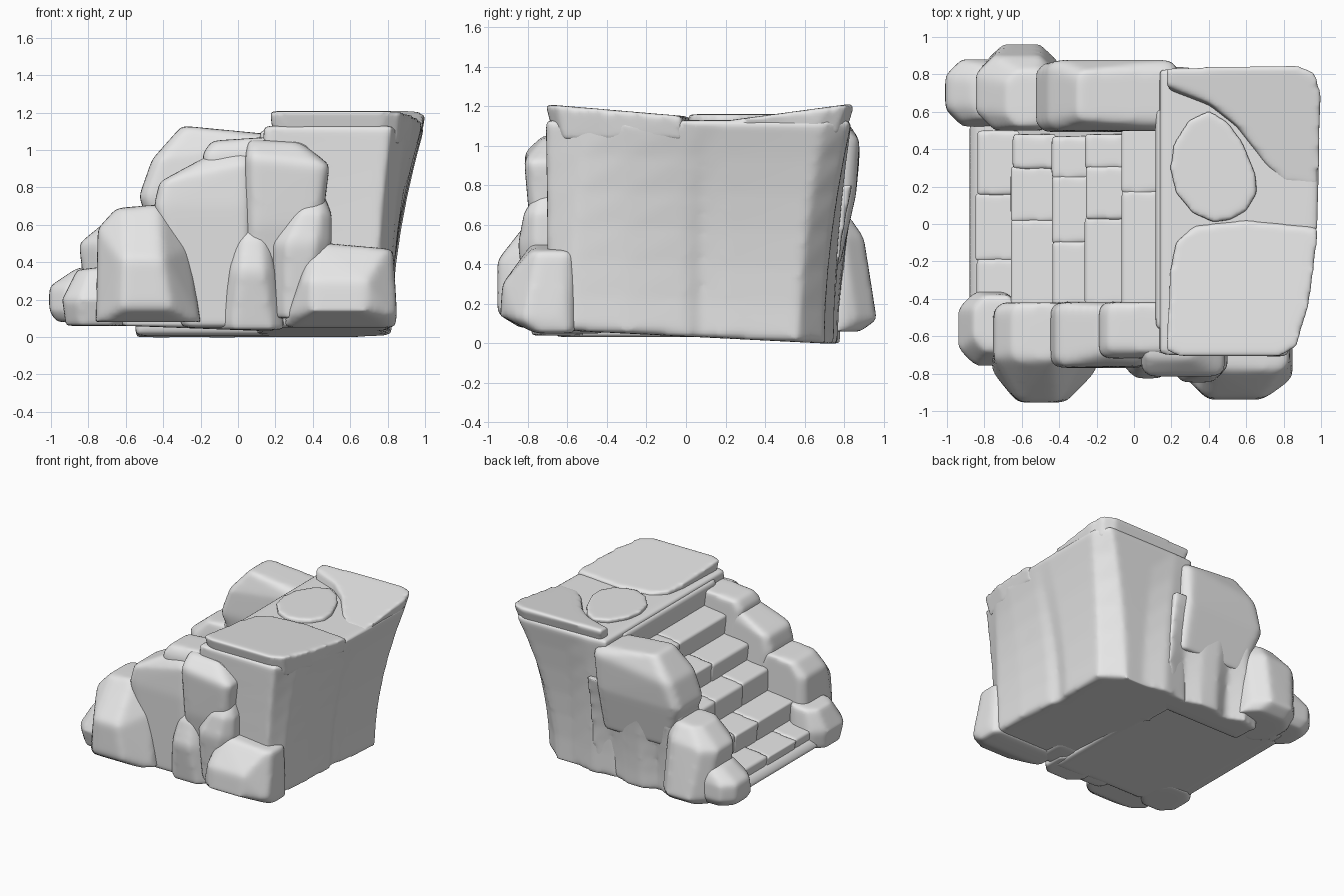
import bpy, bmesh, random
from mathutils import Vector

random.seed(4)
scene = bpy.context.scene
if "Cube" in bpy.data.objects:
    bpy.data.objects.remove(bpy.data.objects["Cube"])

stone = bpy.data.materials.new("grey stone")
stone.use_nodes = True
GREY = (0.8, 0.8, 0.8, 1)
stone.diffuse_color = GREY
stone.node_tree.nodes["Principled BSDF"].inputs["Base Color"].default_value = GREY


def finish(name, bm, voxel, soften):
    """Turn a rough block into a softly worn stone."""
    bmesh.ops.recalc_face_normals(bm, faces=bm.faces)
    mesh = bpy.data.meshes.new(name)
    bm.to_mesh(mesh)
    bm.free()
    mesh.materials.append(stone)
    obj = bpy.data.objects.new(name, mesh)
    scene.collection.objects.link(obj)
    remesh = obj.modifiers.new("Remesh", 'REMESH')
    remesh.mode = 'VOXEL'
    remesh.voxel_size = voxel
    remesh.use_smooth_shade = True
    smooth = obj.modifiers.new("Soften", 'SMOOTH')
    smooth.factor = 0.5
    smooth.iterations = soften


def rock(name, rings, cut=0.25, voxel=0.02, soften=12):
    """Hull of stacked rings: (z left, z right, x0, x1, y0, y1), corners cut."""
    bm = bmesh.new()
    for zl, zr, x0, x1, y0, y1 in rings:
        c = cut * min(x1 - x0, y1 - y0)
        for x, sx in ((x0, 1), (x1, -1)):
            for y, sy in ((y0, 1), (y1, -1)):
                for px, py in ((x + sx * c, y), (x, y + sy * c)):
                    z = zl + (zr - zl) * (px - x0) / (x1 - x0)
                    bm.verts.new((px, py, z))
    bmesh.ops.convex_hull(bm, input=bm.verts)
    loose = [v for v in bm.verts if not v.link_faces]
    bmesh.ops.delete(bm, geom=loose, context='VERTS')
    finish(name, bm, voxel, soften)


def loft(name, loops, voxel=0.02, soften=6):
    """Closed skin through loops of equal point count."""
    bm = bmesh.new()
    rows = [[bm.verts.new(p) for p in loop] for loop in loops]
    n = len(rows[0])
    for a, b in zip(rows, rows[1:]):
        for i in range(n):
            j = (i + 1) % n
            bm.faces.new((a[i], a[j], b[j], b[i]))
    bm.faces.new(rows[0][::-1])
    bm.faces.new(rows[-1])
    finish(name, bm, voxel, soften)


def flared_wall(name, foot, crown, height, soften):
    """Wall that sweeps outward from a rippled foot to a plain crown."""
    loops = []
    for k in range(7):
        t = k / 6
        loops.append([])
        for a, b in zip(foot, crown):
            low = .035 - .05 * a[1]
            x, y = Vector(a).lerp(Vector(b), t ** 1.8)
            loops[-1].append((x, y, low + (height - low) * t))
    loft(name, loops, soften=soften)


# Tall platform block and the lower wall behind the stairs
flared_wall("platform_body",
            [(.1, -.68), (.74, -.7), (.81, -.58), (.82, -.3), (.81, 0), (.78, .08), (.81, .2),
             (.82, .57), (.66, .7), (.5, .7), (.32, .75), (.1, .72)],
            [(.14, -.7), (.82, -.71), (.9, -.5), (.95, -.3), (.985, 0), (.99, .08), (.995, .2),
             (1, .7), (.92, .84), (.5, .84), (.3, .84), (.14, .83)], 1.13, 8)
flared_wall("back_wall",
            [(-.55, .5), (.3, .5), (.3, .75), (.14, .71), (0, .76), (-.14, .77), (-.26, .72),
             (-.4, .78), (-.55, .74)],
            [(-.48, .54), (.3, .54), (.3, .84), (.14, .84), (0, .85), (-.14, .86), (-.26, .86),
             (-.4, .86), (-.48, .82)], .8, 8)


def slab(name, outline, top, bottom):
    """Slab flush with the walls, its top height following a rule."""
    centre = Vector((.55, .05))
    sunk = [centre.lerp(Vector(p), .94) for p in outline]
    loft(name, [[(x, y, bottom) for x, y in sunk],
                [(x, y, top(x, y)) for x, y in outline]], voxel=.015, soften=9)


# Raised capping slabs and round paving stone
slab("front_capstone", [(.17, -.68), (.24, -.71), (.78, -.71), (.87, -.66), (.94, -.42), (.99, -.02),
                        (.6, .02), (.32, -.01), (.22, -.1), (.19, -.25)],
     lambda x, y: 1.15 - .085 * y, 1.03)
slab("back_capstone", [(.99, .2), (1.005, .7), (.97, .81), (.88, .855), (.17, .84), (.17, .74),
                       (.4, .65), (.55, .53), (.7, .33), (.8, .22)],
     lambda x, y: 1.1 + .135 * y, 1.06)
slab("round_paver", [(.42, .01), (.51, .02), (.6, .07), (.66, .17), (.65, .27), (.58, .44),
                     (.5, .55), (.4, .61), (.29, .56), (.21, .43), (.19, .3), (.22, .17), (.31, .06)],
     lambda x, y: 1.16, 1.05)

# Sloped core under the stairs
ramp = [(-.87, .07), (.2, .03), (.2, .98), (-.75, .12)]
loft("stair_core", [[(x, y, z) for x, z in ramp] for y in (-.66, .68)])

# Worn stair stones, split across each tread
EDGES = (-.84, -.65, -.45, -.26, -.06, .12, .26)
SPLITS = ((-.44, -.19, .16, .49), (-.44, .02, .3, .47), (-.43, -.1, .25, .46),
          (-.43, .03, .3, .47), (-.44, .17, .53), (-.55, .6))
for i, cuts in enumerate(SPLITS):
    x0, x1 = EDGES[i], EDGES[i + 1] + .06
    top = .25 + .178 * i
    low = max(.07, top - .3)
    for j, (y0, y1) in enumerate(zip(cuts, cuts[1:])):
        d = random.uniform(-.015, .015)
        rock(f"stair_{i + 1}_stone_{j + 1}",
             [(low, low, x0 + .02, x1, y0 - .01, y1 + .01),
              (top + d - .03, top + d, x0 + d, x1, y0 - .01, y1 + .01)],
             cut=.03, voxel=.016, soften=7)

# Low lip at the stair foot
rock("stair_lip", [(.07, .07, -.89, -.7, -.5, .6), (.13, .2, -.86, -.7, -.48, .56)], cut=.05)

# Front flank boulders
rock("front_end_rock", [(.06, .06, -.92, -.6, -.72, -.38), (.2, .2, -.94, -.6, -.76, -.36),
                        (.36, .39, -.86, -.6, -.68, -.38)])
rock("front_large_boulder", [(.08, .08, -.76, -.2, -.84, -.42), (.15, .15, -.66, -.32, -.955, -.5),
                             (.42, .42, -.64, -.38, -.955, -.5), (.58, .48, -.75, -.26, -.76, -.42),
                             (.69, .71, -.65, -.4, -.73, -.42)], cut=.12)
rock("front_middle_boulder", [(.05, .05, -.3, .07, -.74, -.4), (.7, .7, -.45, .08, -.77, -.42),
                              (.83, .94, -.42, .08, -.76, -.42), (.96, 1, -.18, .06, -.7, -.43)], cut=.1)
rock("front_upper_boulder", [(.05, .05, -.1, .3, -.66, -.4), (.66, .66, -.17, .35, -.71, -.42),
                             (.98, 1.02, -.19, .4, -.72, -.42), (1.05, 1.08, -.14, .32, -.68, -.42)], cut=.1)
rock("front_jutting_boulder", [(.05, .05, .02, .36, -.68, -.4), (.6, .6, .05, .45, -.79, -.42),
                               (.97, .92, .04, .49, -.82, -.42), (1.06, 1.04, .05, .34, -.72, -.43)], cut=.1)
rock("front_small_column", [(.04, .04, -.1, .25, -.78, -.5), (.35, .35, -.05, .2, -.83, -.5),
                            (.52, .52, -.02, .18, -.78, -.5), (.62, .62, .04, .14, -.72, -.5)])
rock("front_wedge_rock", [(.1, .1, .2, .42, -.8, -.5), (.5, .5, .18, .5, -.85, -.5),
                          (.66, .66, .28, .5, -.82, -.5), (.76, .76, .36, .46, -.76, -.5)])
rock("front_corner_boulder", [(.05, .05, .24, .84, -.76, -.56), (.12, .12, .27, .85, -.86, -.6),
                              (.14, .14, .34, .74, -.94, -.6), (.3, .3, .34, .74, -.93, -.6),
                              (.51, .47, .38, .83, -.78, -.56)], cut=.15)

# Back flank boulders
rock("back_end_rock", [(.08, .08, -.97, -.5, .54, .84), (.14, .14, -1.01, -.5, .52, .88),
                       (.27, .27, -1.01, -.5, .54, .88), (.37, .4, -.86, -.5, .56, .84)])
rock("back_large_boulder", [(.06, .06, -.8, -.36, .5, .88), (.12, .12, -.8, -.4, .52, .965),
                            (.5, .55, -.85, -.4, .5, .9), (.64, .66, -.68, -.44, .52, .82)])
rock("back_upper_boulder", [(.4, .4, -.4, .2, .56, .78), (.75, .75, -.53, .22, .49, .86),
                            (.95, 1.04, -.46, .24, .5, .88), (1.13, 1.08, -.3, .22, .55, .82)], cut=.12)
